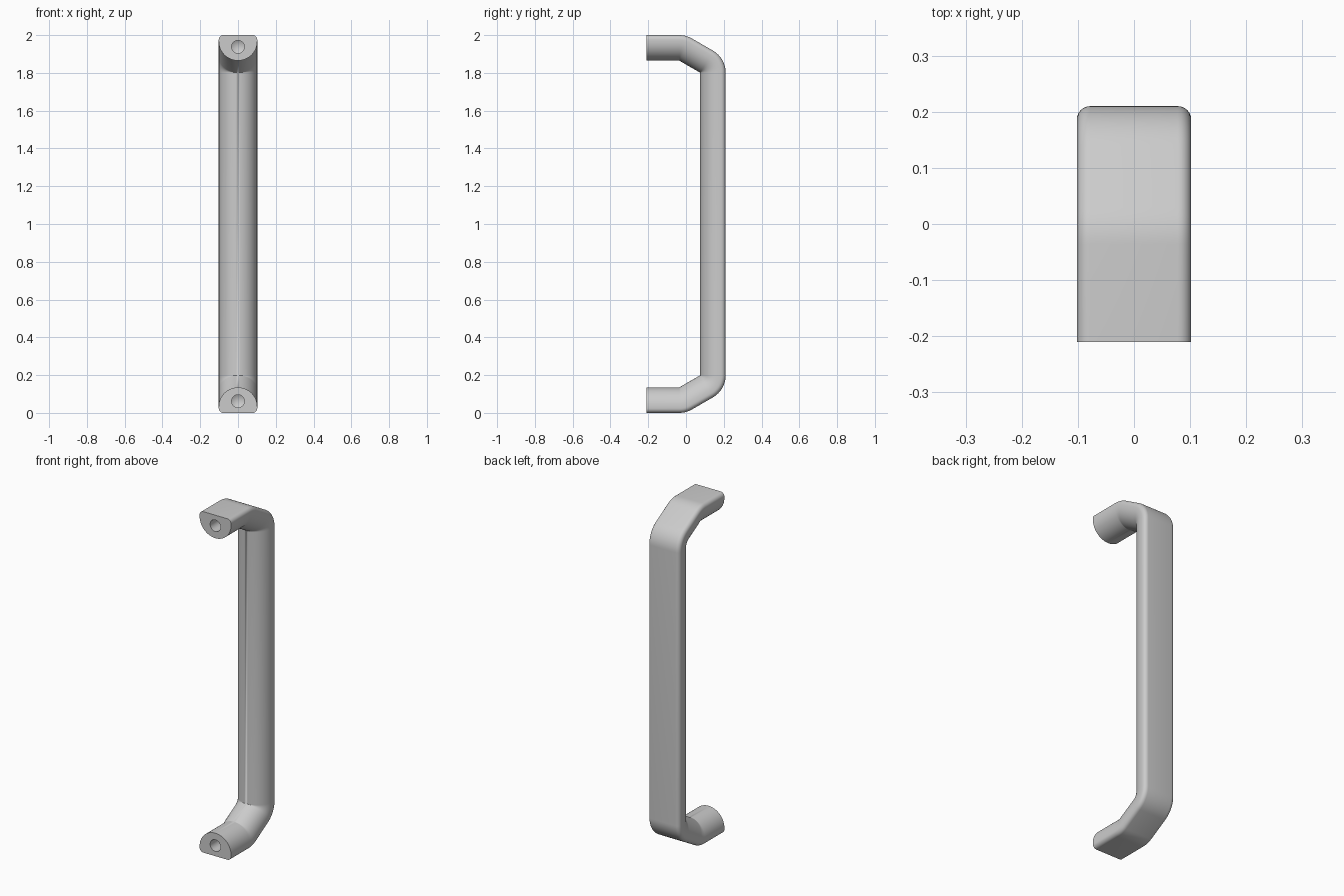
import bpy, bmesh
from math import sin, cos, pi, radians

if "Cube" in bpy.data.objects:
    bpy.data.objects.remove(bpy.data.objects["Cube"])

T = 0.135          # bar thickness
W = 0.102          # half width
R = 0.024          # small corner radius on the flat side
S = T - W          # depth of the round side's centre


def arc(cx, cy, r, a0, a1, n):
    return [(cx + r * cos(a0 + (a1 - a0) * i / n), cy + r * sin(a0 + (a1 - a0) * i / n))
            for i in range(n + 1)]


# D-shaped section: (x, depth below the flat outer side)
section = (arc(W - R, R, R, -pi / 2, 0, 6) + arc(0, S, W, 0, pi, 32)
           + arc(-W + R, R, R, pi, 1.5 * pi, 6))

# Section stations along the path: inner-edge point (y, z) and outward angle
half = [(-0.21, 2 - T, 90)]
half += [(-0.036, 2 - T, 90 - 30 * i / 6) for i in range(7)]
half += [(0.075, 1.801, 60 - 60 * i / 12) for i in range(13)]
stations = half + [(y, 2 - z, -a) for y, z, a in reversed(half)]

# Handle bar sweep
bm = bmesh.new()
rings = []
for y, z, a in stations:
    a = radians(a)
    rings.append([bm.verts.new((x, y + (T - s) * cos(a), z + (T - s) * sin(a)))
                  for x, s in section])
n = len(section)
for r0, r1 in zip(rings, rings[1:]):
    for i in range(n):
        j = (i + 1) % n
        bm.faces.new((r0[i], r0[j], r1[j], r1[i]))
bm.faces.new(rings[0])
bm.faces.new(rings[-1])
bmesh.ops.remove_doubles(bm, verts=bm.verts, dist=1e-5)
bmesh.ops.recalc_face_normals(bm, faces=bm.faces)
mesh = bpy.data.meshes.new("handle_bar")
bm.to_mesh(mesh)
bm.free()
handle = bpy.data.objects.new("handle_bar", mesh)
bpy.context.collection.objects.link(handle)


# Blind screw holes with conical bottoms
def drill(name, z):
    prof = [(0.034, -0.25), (0.034, -0.08), (0.0, -0.06)]
    b = bmesh.new()
    k = 32
    loops = [[b.verts.new((r * cos(2 * pi * i / k), y, z + r * sin(2 * pi * i / k)))
              for i in range(k)] for r, y in prof[:2]]
    tip = b.verts.new((0, prof[2][1], z))
    for i in range(k):
        j = (i + 1) % k
        b.faces.new((loops[0][i], loops[0][j], loops[1][j], loops[1][i]))
        b.faces.new((loops[1][i], loops[1][j], tip))
    b.faces.new(loops[0])
    bmesh.ops.recalc_face_normals(b, faces=b.faces)
    m = bpy.data.meshes.new(name)
    b.to_mesh(m)
    b.free()
    ob = bpy.data.objects.new(name, m)
    bpy.context.collection.objects.link(ob)
    ob.hide_render = True
    ob.display_type = 'WIRE'
    mod = handle.modifiers.new(name, 'BOOLEAN')
    mod.operation = 'DIFFERENCE'
    mod.solver = 'EXACT'
    mod.object = ob
    return ob


cutters = [drill("upper_screw_hole", 1.938), drill("lower_screw_hole", 0.062)]

# Apply the holes, remove the cutters, smooth the bar
bpy.context.view_layer.objects.active = handle
handle.select_set(True)
for mod in list(handle.modifiers):
    bpy.ops.object.modifier_apply(modifier=mod.name)
for c in cutters:
    bpy.data.objects.remove(c)
bpy.ops.object.shade_smooth_by_angle(angle=radians(35))
